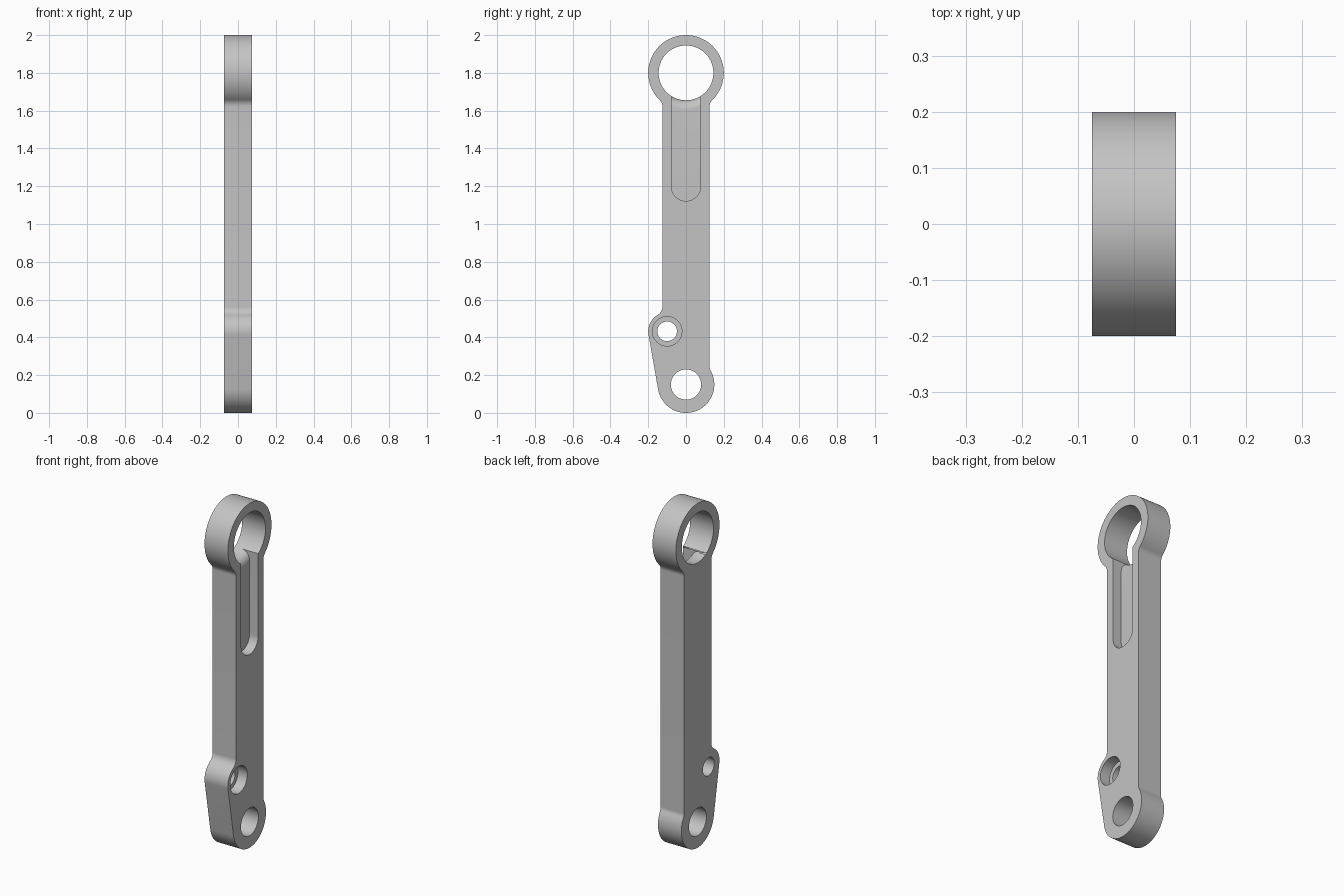
import bpy, bmesh
from math import sin, cos, pi, hypot, atan2, acos, radians
from mathutils import Vector

cube = bpy.data.objects.get("Cube")
if cube:
    bpy.data.objects.remove(cube, do_unlink=True)

HALF = 0.075       # half thickness
SIDE = 0.125       # half width of the shank
FILLET = 0.05
FLOOR = 0.02       # x of the slot floor
SLOT = 0.078       # half width of the slot
RING, RING_R, BORE_R = (0, 1.8), 0.2, 0.145
BOSS, BOSS_R = (0, 0.15), 0.15
LUG, LUG_R = (-0.1, 0.432), 0.1


def arc(c, r, a0, a1, n=32):
    return [(c[0] + r * cos(a0 + (a1 - a0) * i / n),
             c[1] + r * sin(a0 + (a1 - a0) * i / n)) for i in range(n + 1)]


def circle(c, r, n=96):
    return arc(c, r, 0, 2 * pi, n)[:-1]


def finish(name, bm):
    bmesh.ops.recalc_face_normals(bm, faces=bm.faces)
    mesh = bpy.data.meshes.new(name)
    bm.to_mesh(mesh)
    bm.free()
    ob = bpy.data.objects.new(name, mesh)
    bpy.context.collection.objects.link(ob)
    return ob


def prism(name, outline, x0, x1):
    """Extrude a (y, z) outline along x."""
    bm = bmesh.new()
    face = bm.faces.new([bm.verts.new((x0, y, z)) for y, z in outline])
    new = bmesh.ops.extrude_face_region(bm, geom=[face])["geom"]
    moved = [v for v in new if isinstance(v, bmesh.types.BMVert)]
    bmesh.ops.translate(bm, verts=moved, vec=(x1 - x0, 0, 0))
    return finish(name, bm)


def boolean(target, tool, operation="DIFFERENCE"):
    mod = target.modifiers.new("cut", "BOOLEAN")
    mod.operation, mod.solver, mod.object = operation, "EXACT", tool
    bpy.context.view_layer.objects.active = target
    bpy.ops.object.modifier_apply(modifier=mod.name)
    bpy.data.objects.remove(tool, do_unlink=True)


def fillet_centre(c, r, side, up):
    """Centre of the blend between a round end and the shank edge."""
    y = side * (SIDE + FILLET)
    return (y, c[1] + up * ((r + FILLET) ** 2 - (y - c[0]) ** 2) ** 0.5)


def angle(a, b):
    return atan2(b[1] - a[1], b[0] - a[0])


# Outer outline, anticlockwise from the boss
f_boss = fillet_centre(BOSS, BOSS_R, 1, 1)
f_right = fillet_centre(RING, RING_R, 1, -1)
f_left = fillet_centre(RING, RING_R, -1, -1)
f_lug = fillet_centre(LUG, LUG_R, -1, 1)
gap = hypot(LUG[0] - BOSS[0], LUG[1] - BOSS[1])
tangent = angle(BOSS, LUG) + acos((BOSS_R - LUG_R) / gap)
ring_a = angle(RING, f_right)

outline = arc(BOSS, BOSS_R, tangent, 2 * pi + angle(BOSS, f_boss), 64)
outline += arc(f_boss, FILLET, angle(f_boss, BOSS) + 2 * pi, pi, 12)[1:]
outline += arc(f_right, FILLET, pi, angle(f_right, RING), 16)
outline += arc(RING, RING_R, ring_a, pi - ring_a, 96)[1:]
outline += arc(f_left, FILLET, angle(f_left, RING), 0, 16)[1:]
outline += arc(f_lug, FILLET, 0, angle(f_lug, LUG), 16)
outline += arc(LUG, LUG_R, angle(LUG, f_lug), tangent, 24)[1:]
link = prism("link_arm", outline, -HALF, HALF)

# Blind slot running into the ring bore
slot = arc((0, 1.2), SLOT, pi, 2 * pi) + [(SLOT, RING[1]), (-SLOT, RING[1])]
boolean(link, prism("slot_cutter", slot, FLOOR, 0.2))

# Rounded lip where the slot floor meets the bore
lip = [(BORE_R - 0.01, FLOOR - FILLET), (BORE_R - 0.01, FLOOR + 0.01),
       (BORE_R + FILLET, FLOOR + 0.01)]
lip += arc((BORE_R + FILLET, FLOOR - FILLET), FILLET, pi / 2, pi, 12)
bm = bmesh.new()
loop = [bm.verts.new((x, 0, RING[1] - r)) for r, x in lip]
edges = [bm.edges.new((a, b)) for a, b in zip(loop, loop[1:] + loop[:1])]
bmesh.ops.spin(bm, geom=loop + edges, cent=(0, 0, RING[1]), axis=(1, 0, 0),
               angle=2 * pi, steps=96)
bmesh.ops.remove_doubles(bm, verts=bm.verts, dist=1e-5)
flare = finish("lip_cutter", bm)
clip = [(-SLOT, 1.5), (SLOT, 1.5), (SLOT, 1.75), (-SLOT, 1.75)]
boolean(flare, prism("lip_clip", clip, -0.2, 0.2), "INTERSECT")
boolean(link, flare)

# Through holes and the counterbore in the lug
for centre, radius, start in ((RING, BORE_R, -0.2), (BOSS, 0.08, -0.2),
                              (LUG, 0.052, -0.2), (LUG, 0.078, 0.015)):
    boolean(link, prism("hole_cutter", circle(centre, radius), start, 0.2))

# Single grey metal
grey = bpy.data.materials.new("grey_metal")
grey.use_nodes = True
colour = (0.55, 0.55, 0.55, 1)
grey.diffuse_color = colour
grey.node_tree.nodes["Principled BSDF"].inputs["Base Color"].default_value = colour
link.data.materials.clear()
link.data.materials.append(grey)

bpy.ops.object.select_all(action="DESELECT")
link.select_set(True)
bpy.context.view_layer.objects.active = link
bpy.ops.object.shade_smooth_by_angle(angle=radians(30))
